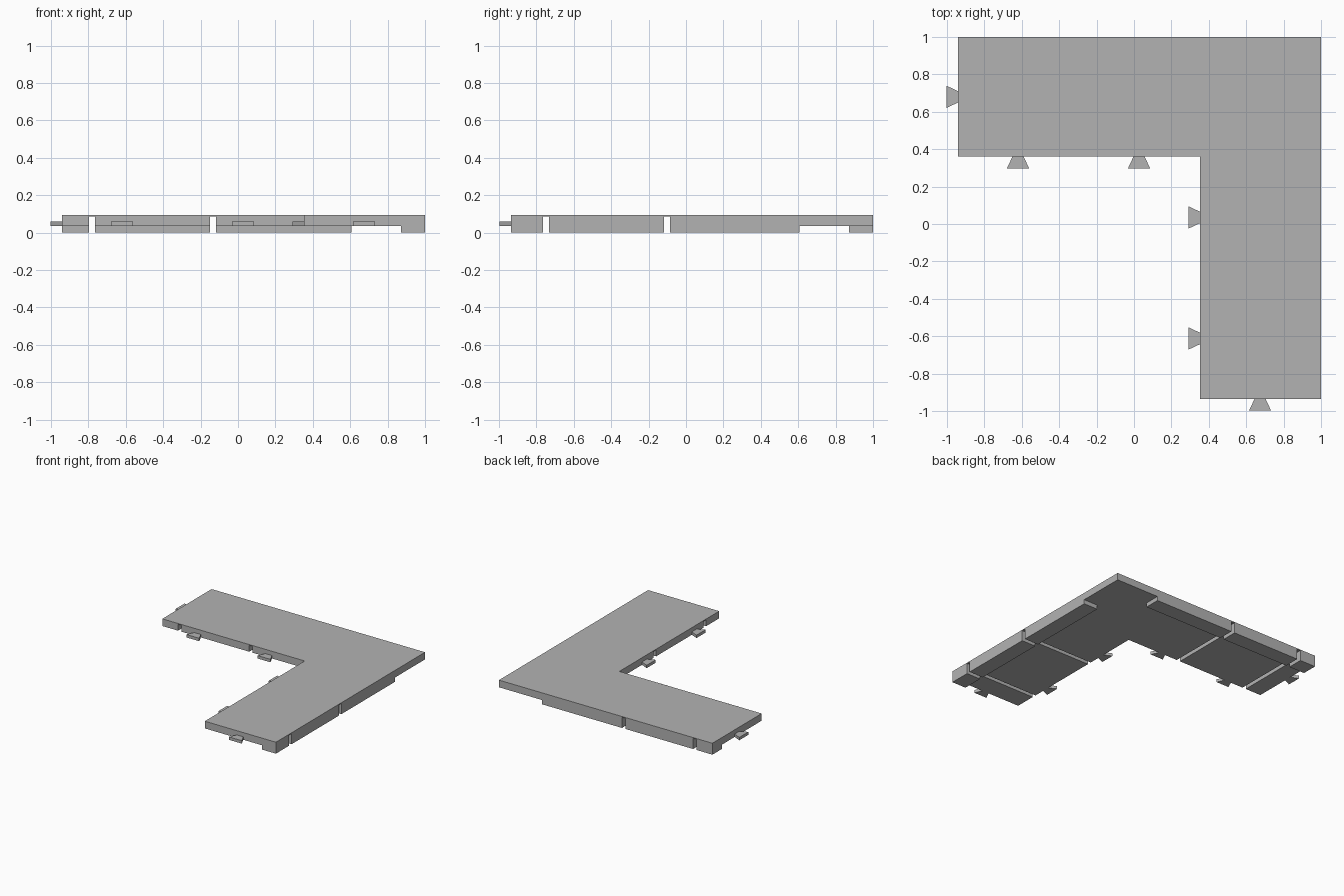
import bpy
import bmesh
from math import cos, sin, pi

cube = bpy.data.objects.get("Cube")
if cube:
    bpy.data.objects.remove(cube)

# The single flat colour
grey = bpy.data.materials.new("mid grey")
grey.use_nodes = True
colour = (0.45, 0.45, 0.45, 1)
grey.diffuse_color = colour
grey.node_tree.nodes["Principled BSDF"].inputs["Base Color"].default_value = colour

TOP, UNDER, GROOVE_TOP = 0.094, 0.035, 0.087
LEFT, FRONT = -0.94, -0.936
INNER_X, INNER_Y = 0.354, 0.36


def prism(name, outline, low, high):
    """Extrude a plan outline between two heights."""
    bm = bmesh.new()
    base = bm.faces.new([bm.verts.new((x, y, low)) for x, y in outline])
    grown = bmesh.ops.extrude_face_region(bm, geom=[base])["geom"]
    for v in grown:
        if isinstance(v, bmesh.types.BMVert):
            v.co.z = high
    bmesh.ops.recalc_face_normals(bm, faces=bm.faces)
    mesh = bpy.data.meshes.new(name)
    bm.to_mesh(mesh)
    bm.free()
    mesh.materials.append(grey)
    obj = bpy.data.objects.new(name, mesh)
    bpy.context.collection.objects.link(obj)
    return obj


def rect(x0, x1, y0, y1):
    return [(x0, y0), (x1, y0), (x1, y1), (x0, y1)]


def cut(target, cutter):
    """Subtract the cutter, then discard it."""
    cutter.hide_render = True
    mod = target.modifiers.new("cut", "BOOLEAN")
    mod.operation = "DIFFERENCE"
    mod.solver = "EXACT"
    mod.object = cutter
    bpy.context.view_layer.objects.active = target
    bpy.ops.object.modifier_apply(modifier=mod.name)
    bpy.data.objects.remove(cutter)


# L-shaped plate
plate = prism("corner_plate", [
    (LEFT, INNER_Y), (INNER_X, INNER_Y), (INNER_X, FRONT),
    (1, FRONT), (1, 1), (LEFT, 1)], 0, TOP)

# Recessed underside, leaving a rail along each outer edge
cut(plate, prism("underside_recess", [
    (-1.1, 0.2), (0.2, 0.2), (0.2, -1.1), (0.872, -1.1), (0.872, 0.608),
    (1.1, 0.608), (1.1, 1.1), (0.608, 1.1), (0.608, 0.872), (-1.1, 0.872)],
    -0.1, UNDER))

# Bending grooves across each arm
for x in (-0.781, -0.134):
    cut(plate, prism("groove", rect(x - 0.016, x + 0.016, 0.2, 1.1), -0.1, GROOVE_TOP))
for y in (-0.749, -0.102):
    cut(plate, prism("groove", rect(0.2, 1.1, y - 0.016, y + 0.016), -0.1, GROOVE_TOP))


# Dovetail tabs, widening away from the edge
def tab(name, x, y, angle):
    c, s = cos(angle), sin(angle)
    shape = [(0, -0.03), (0.062, -0.059), (0.062, 0.059), (0, 0.03)]
    prism(name, [(x + u * c - v * s, y + u * s + v * c) for u, v in shape],
          UNDER, 0.059)


tab("left_end_tab", LEFT, 0.68, pi)
tab("front_end_tab", 0.674, FRONT, -pi / 2)
for i, x in enumerate((-0.62, 0.027), 1):
    tab(f"side_arm_tab_{i}", x, INNER_Y, -pi / 2)
for i, y in enumerate((0.035, -0.612), 1):
    tab(f"front_arm_tab_{i}", INNER_X, y, pi)
